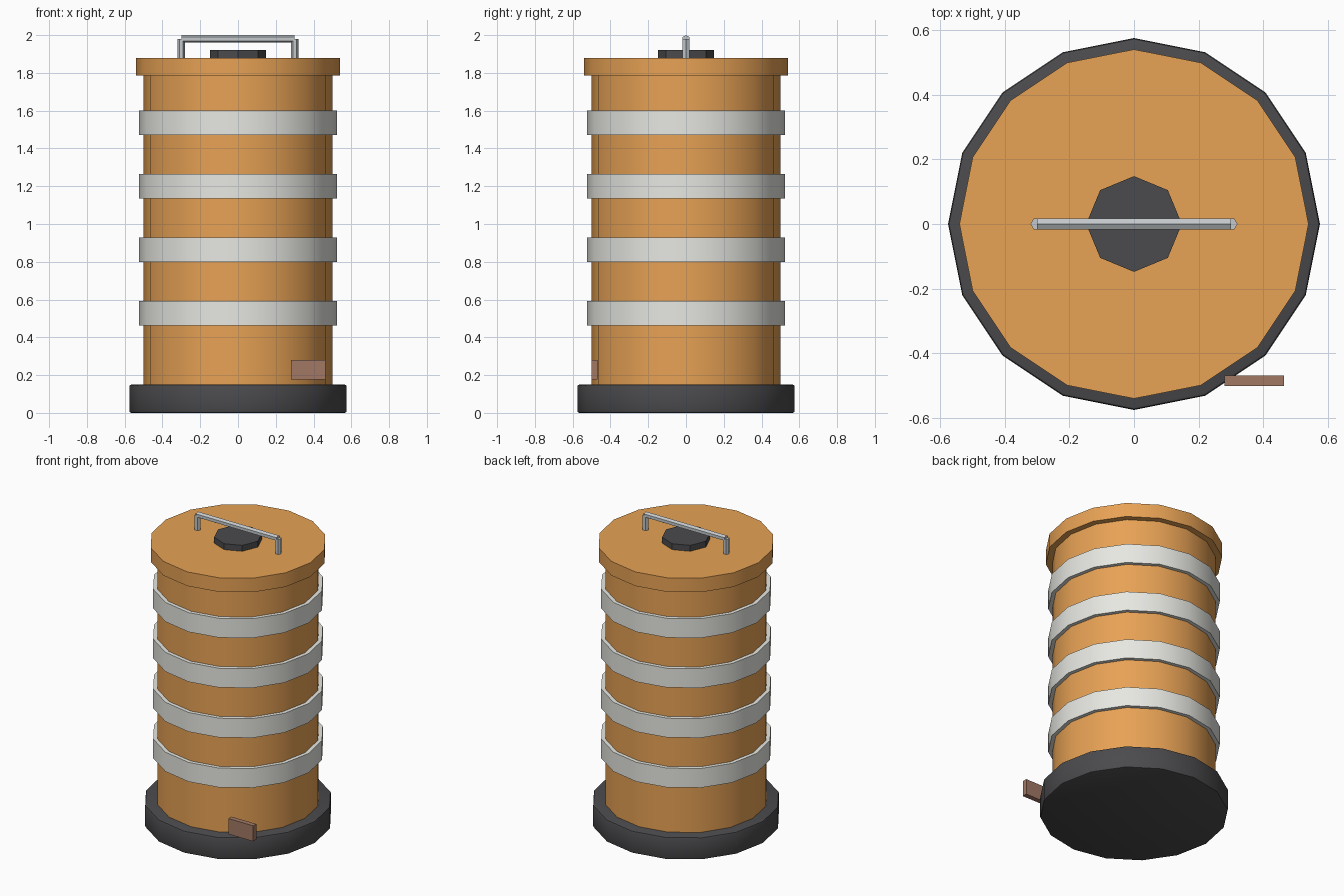
import bpy
import math
from mathutils import Matrix

if "Cube" in bpy.data.objects:
    bpy.data.objects.remove(bpy.data.objects["Cube"])


def material(name, rgb):
    m = bpy.data.materials.new(name)
    m.diffuse_color = (*rgb, 1)
    m.use_nodes = True
    m.node_tree.nodes["Principled BSDF"].inputs["Base Color"].default_value = m.diffuse_color
    return m


ORANGE = material("orange_plastic", (0.80, 0.36, 0.09))
WHITE = material("reflective_white", (0.80, 0.80, 0.76))
RUBBER = material("dark_rubber", (0.07, 0.07, 0.075))
METAL = material("metal", (0.55, 0.58, 0.60))
BROWN = material("tag_brown", (0.36, 0.19, 0.13))


def finish(ob, name, mat):
    ob.name = ob.data.name = name
    ob.data.materials.append(mat)
    return ob


def smooth(ob):
    bpy.ops.object.select_all(action='DESELECT')
    ob.select_set(True)
    bpy.context.view_layer.objects.active = ob
    bpy.ops.object.shade_smooth_by_angle(angle=math.radians(30))


def cylinder(name, sides, r, z0, z1, mat, x=0.0):
    bpy.ops.mesh.primitive_cylinder_add(vertices=sides, radius=r, depth=z1 - z0,
                                        location=(x, 0, (z0 + z1) / 2))
    return finish(bpy.context.object, name, mat)


def band(name, sides, r_in, r_out, z0, z1, mat):
    # rectangular section swept around z, first corner on the x axis
    section = [(r_out, z0), (r_out, z1), (r_in, z1), (r_in, z0)]
    verts, faces = [], []
    for i in range(sides):
        a = 2 * math.pi * i / sides
        verts += [(r * math.cos(a), r * math.sin(a), z) for r, z in section]
        for k in range(4):
            j, n = (i + 1) % sides, (k + 1) % 4
            faces.append((i * 4 + k, j * 4 + k, j * 4 + n, i * 4 + n))
    me = bpy.data.meshes.new(name)
    me.from_pydata(verts, [], faces)
    ob = bpy.data.objects.new(name, me)
    bpy.context.collection.objects.link(ob)
    return finish(ob, name, mat)


# Rubber base with softened rims
base = cylinder("base", 16, 0.575, 0, 0.15, RUBBER)
bev = base.modifiers.new("soft_rim", 'BEVEL')
bev.width = 0.01
bev.segments = 2
bev.limit_method = 'ANGLE'
bev.angle_limit = math.radians(40)
bpy.ops.object.modifier_apply(modifier=bev.name)
smooth(base)

# Barrel body and lid
smooth(cylinder("body", 16, 0.5, 0.14, 1.80, ORANGE))
smooth(cylinder("lid", 16, 0.54, 1.785, 1.88, ORANGE))

# Four reflective bands
for i in range(4):
    zc = 0.527 + i * 0.336
    smooth(band(f"reflective_band_{i + 1}", 16, 0.49, 0.525,
                zc - 0.065, zc + 0.065, WHITE))

# Cap in the middle of the lid
cylinder("lid_cap", 8, 0.148, 1.87, 1.92, RUBBER)

# Carry handle: two hexagonal posts and a crossbar
turn = Matrix.Rotation(math.radians(30), 4, 'Z')
for side, label in ((-1, "left"), (1, "right")):
    post = cylinder(f"handle_post_{label}", 6, 0.02, 1.87, 1.98, METAL, side * 0.3)
    post.data.transform(turn)
bpy.ops.mesh.primitive_cylinder_add(vertices=6, radius=0.02, depth=0.6,
                                    location=(0, 0, 1.98))
bar = finish(bpy.context.object, "handle_bar", METAL)
bar.data.transform(Matrix.Rotation(math.radians(90), 4, 'Y') @ turn)

# Small tag at the lower front
bpy.ops.mesh.primitive_cube_add(size=1, location=(0.372, -0.485, 0.228))
tag = finish(bpy.context.object, "tag", BROWN)
tag.data.transform(Matrix.Diagonal((0.185, 0.033, 0.105, 1)))
